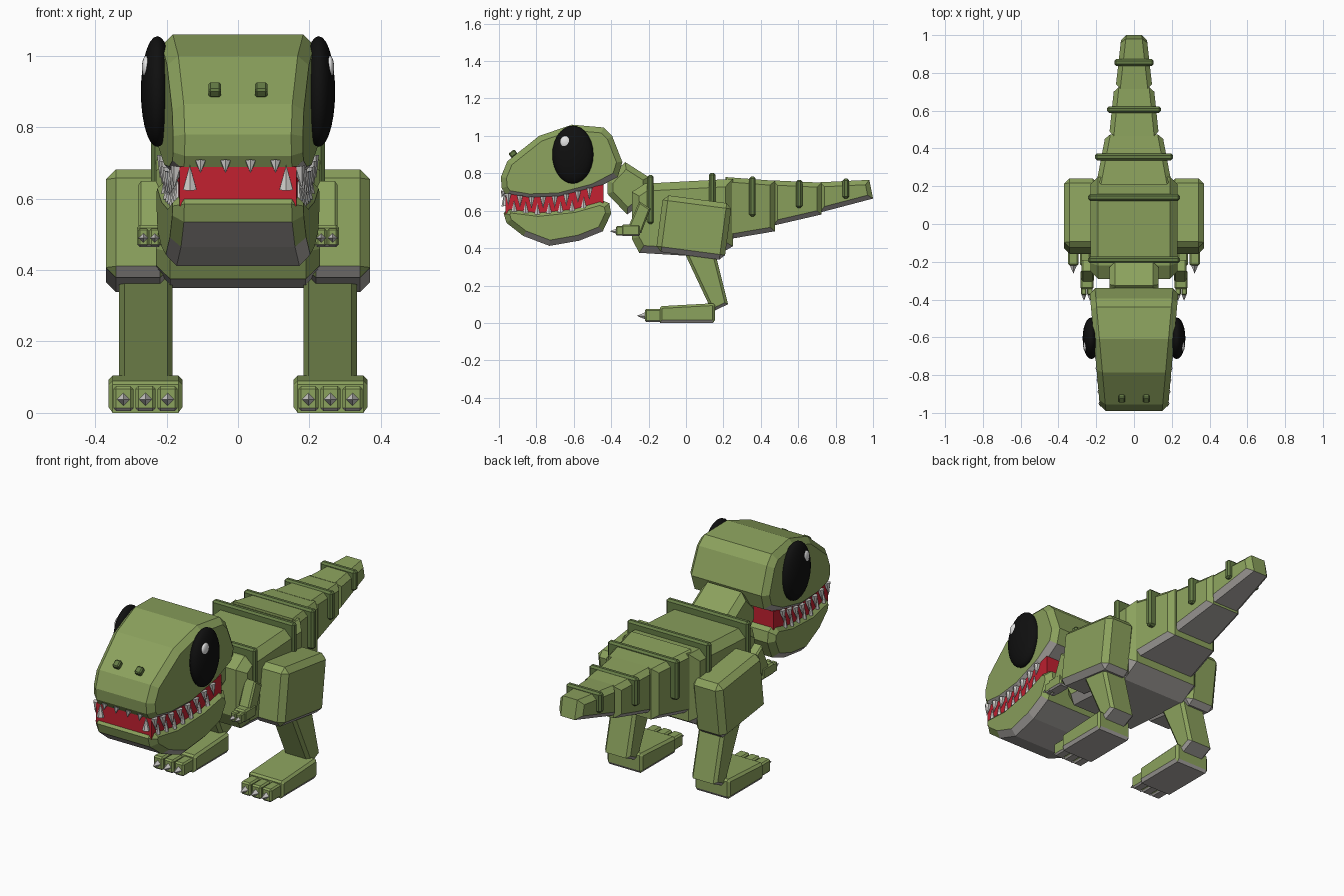
import bpy, bmesh, math
from mathutils import Matrix, Vector

cube = bpy.data.objects.get("Cube")
if cube:
    bpy.data.objects.remove(cube, do_unlink=True)


def material(name, r, g, b):
    m = bpy.data.materials.new(name)
    m.use_nodes = True
    m.diffuse_color = (r, g, b, 1)
    shader = next(n for n in m.node_tree.nodes if n.type == "BSDF_PRINCIPLED")
    shader.inputs["Base Color"].default_value = (r, g, b, 1)
    shader.inputs["Roughness"].default_value = 0.8
    return m


GREEN = material("skin green", .26, .36, .11)
DARK = material("ridge green", .13, .20, .06)
GREY = material("belly grey", .42, .40, .38)
TOOTH = material("tooth grey", .62, .61, .59)
RED = material("mouth red", .54, .015, .03)
BLACK = material("eye black", .005, .005, .005)
WHITE = material("eye glint", .8, .8, .8)
SKIN = (GREEN, GREY)


def finish(name, bm, mats, smooth=False):
    """Turn a bmesh into an object; downward faces take the second material."""
    bmesh.ops.recalc_face_normals(bm, faces=bm.faces[:])
    bm.normal_update()
    for f in bm.faces:
        f.smooth = smooth
        if len(mats) > 1 and f.normal.z < -0.55:
            f.material_index = 1
    mesh = bpy.data.meshes.new(name)
    bm.to_mesh(mesh)
    bm.free()
    for m in mats:
        mesh.materials.append(m)
    obj = bpy.data.objects.new(name, mesh)
    bpy.context.collection.objects.link(obj)
    return obj


def chamfer(bm, edges, size):
    bmesh.ops.bevel(bm, geom=edges, offset=size, segments=1, profile=0.5,
                    affect='EDGES', clamp_overlap=False)


def prism(name, points, half, bevel, mats=SKIN, cx=0):
    """Side profile (y, z) extruded across x; half is a number or f(y)."""
    width = half if callable(half) else lambda y: half
    bm = bmesh.new()
    caps = [bm.faces.new([bm.verts.new((cx + s * width(y), y, z)) for y, z in points])
            for s in (-1, 1)]
    a, b = (list(c.verts) for c in caps)
    rim = list({e for c in caps for e in c.edges})
    n = len(points)
    for i in range(n):
        j = (i + 1) % n
        bm.faces.new((a[i], a[j], b[j], b[i]))
    bmesh.ops.recalc_face_normals(bm, faces=bm.faces[:])
    if bevel:
        chamfer(bm, rim, bevel)
    return finish(name, bm, mats)


def box(name, centre, size, bevel, tilt=0, mats=SKIN):
    bm = bmesh.new()
    bmesh.ops.create_cube(bm, size=1, matrix=Matrix.Diagonal((*size, 1)))
    chamfer(bm, bm.edges[:], bevel)
    bm.transform(Matrix.Translation(centre) @ Matrix.Rotation(math.radians(tilt), 4, 'X'))
    return finish(name, bm, mats)


def spike(name, base, direction, radius, length, sides=6):
    bm = bmesh.new()
    bmesh.ops.create_cone(bm, cap_ends=True, segments=sides, radius1=radius,
                          radius2=0, depth=length)
    turn = Vector(direction).to_track_quat('Z', 'Y').to_matrix().to_4x4()
    bm.transform(Matrix.Translation(base) @ turn @ Matrix.Translation((0, 0, length / 2)))
    return finish(name, bm, (TOOTH,))


def ball(name, centre, radii, mat):
    bm = bmesh.new()
    bmesh.ops.create_uvsphere(bm, u_segments=24, v_segments=14, radius=1)
    bm.transform(Matrix.Translation(centre) @ Matrix.Diagonal((*radii, 1)))
    return finish(name, bm, (mat,), True)


def head_width(y):
    return .235 + .089 * (y + .36)


def follow(path, y):
    """Height of a polyline of (y, z) points at y."""
    for (y0, z0), (y1, z1) in zip(path, path[1:]):
        if y <= y1:
            return z0 + (z1 - z0) * (y - y0) / (y1 - y0)
    return path[-1][1]


# Head, lower jaw and mouth
upper_lip = [(-.96, .68), (-.84, .66), (-.68, .665), (-.49, .715), (-.365, .78)]
lower_lip = [(-.95, .62), (-.79, .60), (-.60, .62), (-.46, .66)]
prism("head", upper_lip + [(-.34, .86), (-.395, 1.0), (-.44, 1.045), (-.61, 1.06),
                           (-.785, 1.0), (-.955, .865), (-.99, .78), (-.985, .72)],
      head_width, .03)
prism("lower_jaw", [(-.975, .585)] + lower_lip +
      [(-.41, .64), (-.40, .585), (-.445, .49), (-.57, .44), (-.73, .412),
       (-.87, .465), (-.96, .535)], head_width, .03)
prism("mouth", [(-.965, .58), (-.78, .57), (-.6, .59), (-.44, .64),
                (-.44, .74), (-.68, .69), (-.84, .68), (-.965, .69)],
      lambda y: head_width(y) - .018, 0, (RED,))

# Neck, body and tail
prism("neck", [(-.325, .86), (-.20, .78), (-.20, .66), (-.315, .58), (-.42, .69),
               (-.42, .76)], .13, .03)
prism("body", [(-.29, .70), (-.29, .45), (-.25, .375), (.15, .35), (.25, .41),
               (.25, .77), (-.22, .745)], .23, .04)
tail = [  # y start, y end, top and bottom at each end, half width at each end
    (.21, .475, .78, .445, .76, .49, .20, .15),
    (.465, .725, .762, .52, .75, .58, .132, .105),
    (.715, 1.0, .752, .59, .765, .655, .098, .066)]
for i, (y0, y1, t0, b0, t1, b1, w0, w1) in enumerate(tail):
    end = [(y1, b1), (y1, t1)]
    if i == 2:
        end = [(y1, b1 + .01), (y1 - .02, t1)]
    prism(f"tail_{i + 1}", [(y0, b0)] + end + [(y0, t0)],
          lambda y: w0 + (w1 - w0) * (y - y0) / (y1 - y0), .025)

# Raised ridges along the back
for i, (y, low, high, half) in enumerate([(-.19, .53, .79, .243), (.14, .53, .802, .243),
                                          (.355, .57, .782, .207), (.605, .615, .765, .142),
                                          (.855, .665, .772, .104)]):
    box(f"ridge_{i + 1}", (0, y, (low + high) / 2), (2 * half, .035, high - low),
        .01, mats=(DARK,))

# Front teeth
for x in (-.105, -.035, .035, .105):
    spike("front_upper_tooth", (x, -.975, .705), (0, -.3, -1), .016, .035)

for side, s in (("left", 1), ("right", -1)):
    # Eye and nostril
    ball(f"{side}_eye", (s * .226, -.605, .90), (.046, .11, .155), BLACK)
    ball(f"{side}_eye_glint", (s * .257, -.645, .968), (.012, .028, .032), WHITE)
    box(f"{side}_nostril", (s * .065, -.925, .905), (.036, .04, .03), .006, 38, (DARK,))

    # Teeth along the side of the mouth
    spike(f"{side}_front_lower_tooth", (s * .135, -.965, .625), (0, -.1, 1), .022, .07)
    for i in range(8):
        y = -.95 + i * .062
        spike(f"{side}_upper_tooth", (s * (head_width(y) - .012), y, follow(upper_lip, y) + .012),
              (s * .15, 0, -1), .018, .065)
        if i < 7:
            y += .031
            spike(f"{side}_lower_tooth", (s * (head_width(y) - .02), y,
                                          follow(lower_lip, y) - .02),
                  (s * .1, 0, 1), .017, .06)

    # Arm with two clawed fingers
    prism(f"{side}_upper_arm", [(-.25, .65), (-.19, .61), (-.24, .48), (-.31, .51)],
          .033, .008, cx=s * .246)
    box(f"{side}_forearm", (s * .249, -.295, .495), (.068, .10, .062), .008)
    for dx in (-.016, .016):
        box(f"{side}_finger", (s * .249 + dx, -.35, .492), (.029, .05, .05), .005)
        spike(f"{side}_finger_claw", (s * .249 + dx, -.372, .49), (0, -1, 0), .014, .035, 4)

    # Leg
    box(f"{side}_thigh", (s * .28, .042, .51), (.18, .37, .305), .028, -7.5)
    prism(f"{side}_shin", [(-.02, .40), (.15, .40), (.225, .10), (.14, .06)],
          .075, .015, cx=s * .258)
    prism(f"{side}_foot", [(-.14, .005), (.145, .005), (.155, .015), (.155, .095),
                           (.145, .105), (-.13, .09), (-.14, .08)],
          .104, .012, cx=s * .259)
    for dx in (-.062, 0, .062):
        x = s * .259 + dx
        box(f"{side}_toe", (x, -.17, .04), (.056, .10, .07), .008)
        spike(f"{side}_toe_claw", (x, -.215, .038), (0, -1, 0), .02, .048, 4)

# Rest exactly on the ground
for o in bpy.context.collection.objects:
    if o.type == 'MESH' and o.name.endswith("foot"):
        for v in o.data.vertices:
            if v.co.z < .006:
                v.co.z = 0
